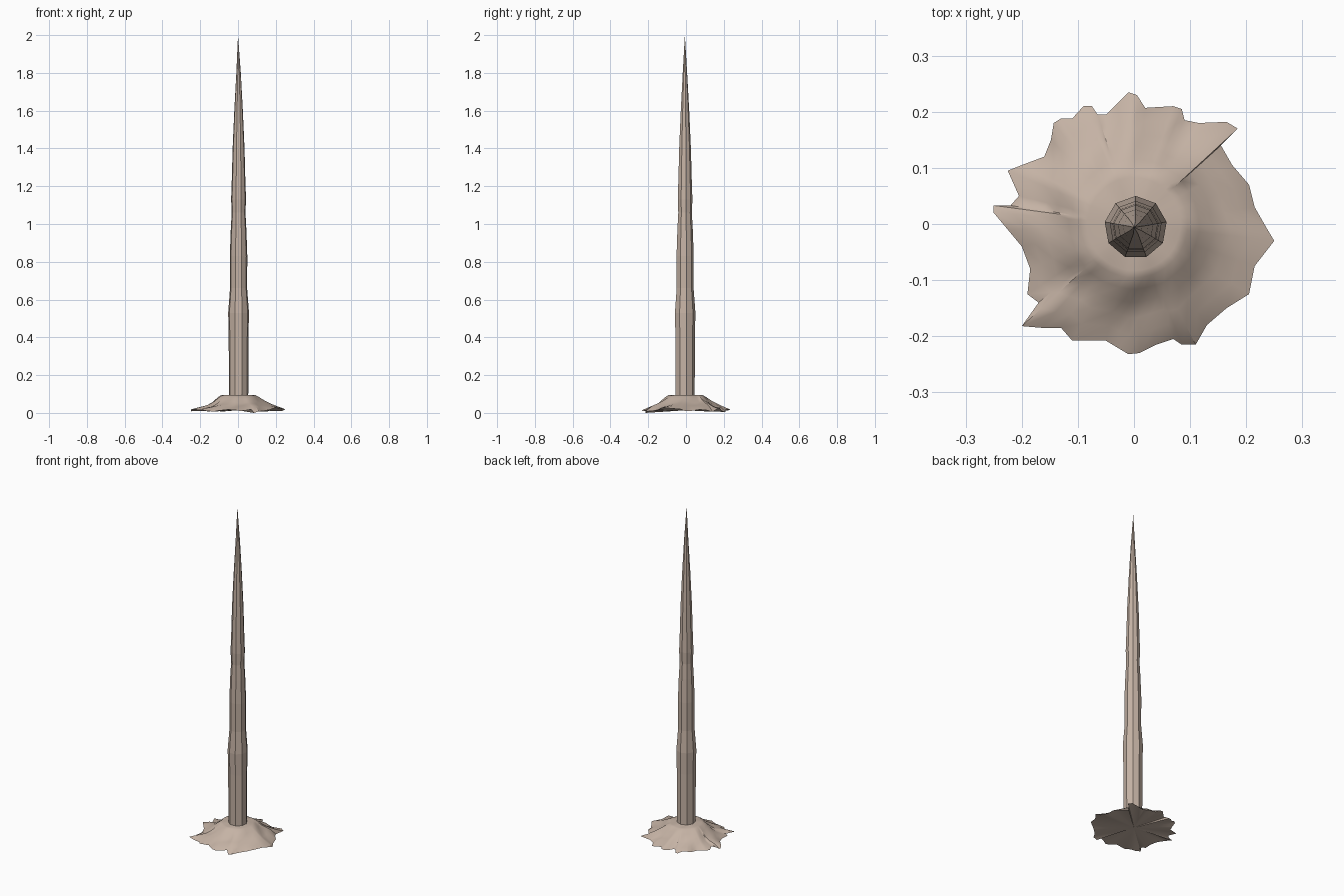
import bpy, bmesh, math, random
from mathutils import Vector

if "Cube" in bpy.data.objects:
    bpy.data.objects.remove(bpy.data.objects["Cube"])

random.seed(4)

stone = bpy.data.materials.new("pale brown stone")
stone.diffuse_color = (0.56, 0.45, 0.375, 1)
stone.use_nodes = True
stone.node_tree.nodes["Principled BSDF"].inputs["Base Color"].default_value = stone.diffuse_color


def make_object(name, bm):
    bmesh.ops.recalc_face_normals(bm, faces=bm.faces)
    mesh = bpy.data.meshes.new(name)
    bm.to_mesh(mesh)
    bm.free()
    mesh.materials.append(stone)
    obj = bpy.data.objects.new(name, mesh)
    bpy.context.collection.objects.link(obj)
    return obj


def loft(bm, rings):
    """Join successive closed rings of points with quads."""
    loops = [[bm.verts.new(p) for p in ring] for ring in rings]
    for a, b in zip(loops, loops[1:]):
        n = len(a)
        for i in range(n):
            j = (i + 1) % n
            bm.faces.new((a[i], a[j], b[j], b[i]))
    return loops


def fan(bm, loop, tip):
    v = bm.verts.new(tip)
    for i in range(len(loop)):
        bm.faces.new((loop[i], loop[(i + 1) % len(loop)], v))


# Nine-sided tapering spike, slightly pinched along its length
CX, CY, SIDES = 0.003, -0.006, 9
profile = [(0.085, 0.052), (0.40, 0.053), (0.53, 0.056), (0.66, 0.046),
           (0.83, 0.047), (0.97, 0.042), (1.06, 0.037), (1.13, 0.040),
           (1.25, 0.036), (1.40, 0.032), (1.60, 0.023), (1.80, 0.012)]
bm = bmesh.new()
rings = []
for z, r in profile:
    angles = [math.pi / 2 + math.tau * i / SIDES for i in range(SIDES)]
    rings.append([(CX + r * math.cos(a), CY + r * math.sin(a), z) for a in angles])
loops = loft(bm, rings)
fan(bm, loops[-1], (0, CY, 2.0))
bm.faces.new(loops[0])
make_object("spike", bm)

# Ragged rim of the earth mound, in hundredths
rim = [(-1, 23.5), (0.5, 23), (2, 20.7), (7, 21), (8.5, 20.5), (9, 18.5),
       (11.5, 18), (16.5, 18.2), (18.5, 17), (15.5, 14), (17.5, 10.5),
       (20.5, 7), (21.5, 3), (23.5, -0.5), (25, -3), (21.5, -7.5),
       (20.5, -12.5), (16.5, -15), (13, -18), (11, -21.5), (8.5, -21.5),
       (7, -20.5), (4, -21.5), (1, -23), (-1, -23.2), (-3, -22), (-5, -20.8),
       (-11, -20.8), (-13, -18.5), (-16.5, -18.5), (-20, -18.2), (-17, -14),
       (-19, -12.5), (-18.5, -8), (-20, -4), (-22.5, -1), (-25, 2), (-25, 3.3),
       (-22, 3.3), (-20.5, 5), (-22.5, 9.5), (-20, 10.5), (-16, 12),
       (-14.8, 15), (-14.3, 18), (-13, 18.8), (-11, 18.8), (-9, 21),
       (-7.5, 21), (-6.5, 19.5), (-5, 19.5), (-3, 21.5)]
edge = [Vector((x, y, 0)) / 100 for x, y in rim]

# Mound: flat collar around the spike, sloping out to the rim
levels = [(0.0, 0.095), (0.10, 0.091), (0.25, 0.076), (0.42, 0.057),
          (0.60, 0.042), (0.80, 0.031)]
bm = bmesh.new()
rings = []
for t, z in levels:
    ring = []
    for p in edge:
        d = p.normalized()
        a = math.atan2(d.y, d.x)
        reach = p.length * t + 0.21 * (1 - t)          # rim shape fades inward
        r = 0.083 + (reach - 0.083) * t
        bump = 0.006 * math.sin(math.pi * t) * math.sin(7 * a + 5 * t)
        ring.append((d.x * r, d.y * r, z + bump + 0.004 * t * math.cos(a)))
    rings.append(ring)
rim_ring = []
for i, p in enumerate(edge):
    z = 0.013 + 0.006 * math.sin(i * 1.3) + random.uniform(-0.004, 0.004)
    z += 0.012 * max(0, (p.length - 0.22) / 0.03) * (1 if p.x + p.y > 0 else 0)
    rim_ring.append((p.x, p.y, 0 if i == 20 else z))
rings.append(rim_ring)
loops = loft(bm, rings)
fan(bm, loops[0], (0, 0, 0.095))
fan(bm, loops[-1], (0, 0, 0.014))     # flat underside
mound = make_object("mound", bm)

bpy.context.view_layer.objects.active = mound
mound.select_set(True)
bpy.ops.object.shade_smooth_by_angle(angle=math.radians(40))
